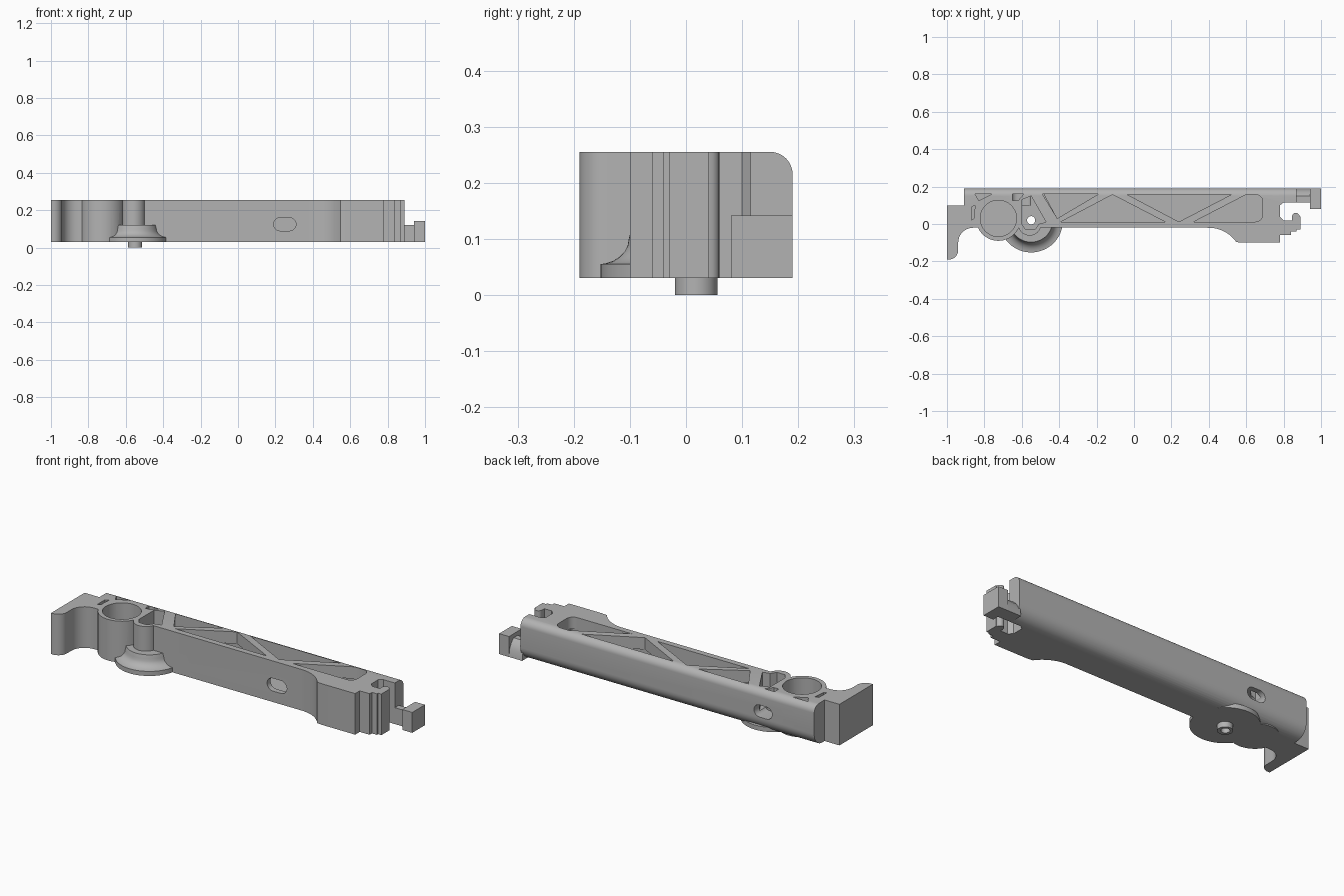
import bpy, bmesh, math

if "Cube" in bpy.data.objects:
    bpy.data.objects.remove(bpy.data.objects["Cube"], do_unlink=True)

grey = bpy.data.materials.new("plain_grey")
grey.use_nodes = True
grey.diffuse_color = (0.45, 0.45, 0.45, 1)
grey.node_tree.nodes["Principled BSDF"].inputs["Base Color"].default_value = grey.diffuse_color

BOTTOM, TOP, FLOOR = 0.03, 0.255, 0.06


def arc(cx, cy, r, a0, a1, n=12):
    steps = [math.radians(a0 + (a1 - a0) * i / n) for i in range(n + 1)]
    return [(cx + r * math.cos(a), cy + r * math.sin(a)) for a in steps]


def circle(cx, cy, r, n=48):
    return arc(cx, cy, r, 0, 360 - 360 / n, n - 1)


def prism(name, pts, lo, hi, axis="z"):
    """Extrude a flat outline along z, or a (y, z) outline along x, or (x, z) along y."""
    place = {"z": lambda p, t: (p[0], p[1], t),
             "x": lambda p, t: (t, p[0], p[1]),
             "y": lambda p, t: (p[0], t, p[1])}[axis]
    bm = bmesh.new()
    low = [bm.verts.new(place(p, lo)) for p in pts]
    high = [bm.verts.new(place(p, hi)) for p in pts]
    bm.faces.new(low)
    bm.faces.new(high)
    for i in range(len(pts)):
        j = (i + 1) % len(pts)
        bm.faces.new((low[i], low[j], high[j], high[i]))
    return finish(name, bm)


def lathe(name, profile, cx, cy, n=64):
    """Solid of revolution about a vertical axis, from (radius, z) points."""
    bm = bmesh.new()
    rings = [[bm.verts.new((x, y, z)) for x, y in circle(cx, cy, r, n)] for r, z in profile]
    for a, b in zip(rings, rings[1:]):
        for i in range(n):
            j = (i + 1) % n
            bm.faces.new((a[i], a[j], b[j], b[i]))
    bm.faces.new(rings[0])
    bm.faces.new(rings[-1])
    return finish(name, bm)


def finish(name, bm):
    bmesh.ops.recalc_face_normals(bm, faces=bm.faces)
    mesh = bpy.data.meshes.new(name)
    bm.to_mesh(mesh)
    bm.free()
    mesh.materials.append(grey)
    obj = bpy.data.objects.new(name, mesh)
    bpy.context.collection.objects.link(obj)
    return obj


def combine(target, other, operation="DIFFERENCE"):
    bpy.context.view_layer.objects.active = target
    mod = target.modifiers.new("bool", "BOOLEAN")
    mod.operation, mod.object, mod.solver = operation, other, "EXACT"
    bpy.ops.object.modifier_apply(modifier=mod.name)
    bpy.data.objects.remove(other, do_unlink=True)


def slot(cx, cz, half, r):
    return arc(cx + half, cz, r, -90, 90) + arc(cx - half, cz, r, 90, 270)


# Long frame with the hooked left end and the stepped right clip
outline = [(-0.91, 0.19), (-0.91, 0.10), (-1, 0.10), (-1, -0.19)]
outline += arc(-0.99, -0.14, 0.05, -80, 0, 6)
outline += arc(-0.86, -0.10, 0.08, 180, 90, 8)
outline += [(0.38, -0.02)] + arc(0.40, -0.20, 0.18, 88, 35, 8)
outline += [(0.58, -0.10), (0.78, -0.10), (0.78, -0.06), (0.84, -0.06), (0.84, -0.04),
            (0.87, -0.04), (0.87, -0.03), (0.89, -0.03), (0.89, 0.04)]
outline += arc(0.865, 0.04, 0.02, 0, 180, 8)
outline += [(0.845, 0.02), (0.80, 0.02), (0.78, 0.04), (0.78, 0.10), (0.80, 0.115),
            (0.87, 0.115), (0.87, 0.19)]
frame = prism("frame", outline, BOTTOM, TOP)

# Rounded back edges: tighter at the top, wider at the bottom
for r, cz, edge, a0, a1 in ((0.04, TOP - 0.04, TOP + 0.02, 0, 90),
                            (0.07, BOTTOM + 0.07, BOTTOM - 0.02, 0, -90)):
    cy = 0.19 - r
    trim = arc(cy, cz, r, a0, a1, 10) + [(cy, edge), (0.21, edge), (0.21, cz)]
    combine(frame, prism("edge_trim", trim, -1.1, 1.1, "x"))

# Round boss, pivot column and flanged wheel
combine(frame, prism("boss", circle(-0.725, 0.03, 0.12), BOTTOM, TOP), "UNION")
combine(frame, prism("column", circle(-0.558, 0.0, 0.062, 32), BOTTOM + 0.01, TOP), "UNION")
flare = [(0.175 - 0.055 * math.sin(a), 0.1 - 0.045 * math.cos(a))
         for a in (math.radians(15 * i) for i in range(7))]
wheel = [(0.038, 0.0), (0.038, BOTTOM), (0.17, BOTTOM), (0.17, 0.055)]
wheel += flare[1:] + [(0.115, 0.12)]
combine(frame, lathe("wheel", wheel, -0.55, 0.018), "UNION")

# Hollow core with a truss of ribs left across its top
combine(frame, prism("core", [(-0.40, 0.01), (0.69, 0.01), (0.69, 0.16), (-0.48, 0.16)],
                     FLOOR, 0.19))
openings = [
    [(-0.49, 0.16), (-0.19, 0.16), (-0.41, 0.03)],
    [(-0.39, 0.012), (-0.115, 0.157), (0.165, 0.012)],
    [(-0.035, 0.157), (0.52, 0.157), (0.24, 0.012)],
    [(0.32, 0.012), (0.60, 0.157)] + arc(0.65, 0.119, 0.038, 90, 0, 6)
    + arc(0.65, 0.05, 0.038, 0, -90, 6),
]
for pts in openings:
    combine(frame, prism("truss_opening", pts, 0.15, 0.3))

# Round well, pivot pocket, pin hole and small end recesses
combine(frame, prism("well", circle(-0.725, 0.03, 0.097), FLOOR, 0.3))
pocket = [(-0.60, 0.13), (-0.55, 0.15), (-0.47, 0.01), (-0.51, 0.0),
          (-0.53, -0.03), (-0.58, -0.03), (-0.60, 0.0)]
combine(frame, prism("pivot_pocket", pocket, 0.12, 0.3))
combine(frame, prism("pin_hole", circle(-0.55, 0.02, 0.022, 24), -0.05, 0.2))
recesses = [
    [(-0.85, 0.16), (-0.76, 0.16), (-0.83, 0.125)],
    [(-0.87, 0.09), (-0.85, 0.10), (-0.855, 0.03), (-0.87, 0.02)],
    [(-0.65, 0.16), (-0.59, 0.16), (-0.62, 0.125), (-0.65, 0.125)],
]
for pts in recesses:
    combine(frame, prism("end_recess", pts, 0.15, 0.3))

# Oval side windows, front and back
combine(frame, prism("front_window", slot(0.25, 0.125, 0.025, 0.035), -0.1, 0.05, "y"))
combine(frame, prism("back_window", slot(-0.60, 0.14, 0.022, 0.033), 0.10, 0.25, "y"))

# Low latch arm and its end block on the right
arm = [(0.115, BOTTOM), (0.19, BOTTOM), (0.185, 0.07), (0.17, 0.10), (0.15, 0.12), (0.115, 0.12)]
latch = prism("latch_arm", arm, 0.86, 0.945, "x")
block = prism("latch_block", [(0.94, 0.08), (1, 0.08), (1, 0.19), (0.94, 0.19)], BOTTOM, 0.142)

# Smooth curved walls while keeping hard corners
for obj in (frame, latch, block):
    bpy.ops.object.select_all(action="DESELECT")
    obj.select_set(True)
    bpy.context.view_layer.objects.active = obj
    bpy.ops.object.shade_smooth_by_angle(angle=math.radians(30))
